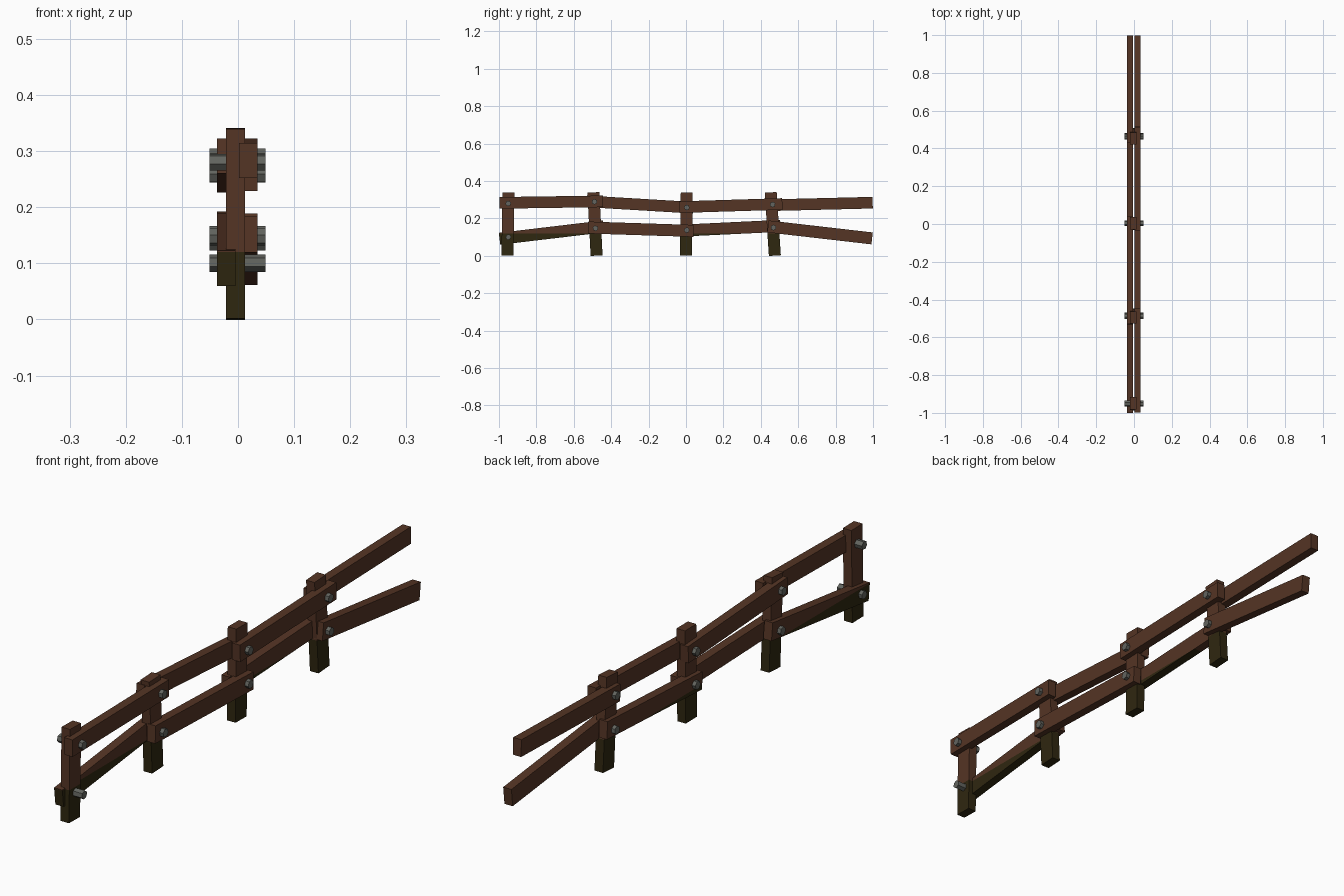
import bpy, bmesh, math
from mathutils import Matrix, Vector

if "Cube" in bpy.data.objects:
    bpy.data.objects.remove(bpy.data.objects["Cube"])


def material(name, rgb):
    m = bpy.data.materials.new(name)
    m.diffuse_color = (*rgb, 1)
    m.use_nodes = True
    m.node_tree.nodes["Principled BSDF"].inputs["Base Color"].default_value = m.diffuse_color
    return m


wood = material("brown wood", (0.090, 0.035, 0.018))
damp = material("dark mossy wood", (0.028, 0.020, 0.005))
metal = material("grey metal", (0.125, 0.130, 0.115))
DAMP_LINE = 0.12


def finish(name, bm, mats):
    me = bpy.data.meshes.new(name)
    bm.to_mesh(me)
    bm.free()
    for m in mats:
        me.materials.append(m)
    ob = bpy.data.objects.new(name, me)
    bpy.context.collection.objects.link(ob)
    return ob


def beam(name, x, start, end, width, height, stained):
    """Box running between two (y, z) points, dark below the damp line."""
    a, b = Vector((x, *start)), Vector((x, *end))
    d = b - a
    bm = bmesh.new()
    bmesh.ops.create_cube(bm, size=1)
    bmesh.ops.scale(bm, vec=(width, d.length, height), verts=bm.verts)
    turn = Matrix.Rotation(math.atan2(d.z, d.y), 4, 'X')
    bmesh.ops.transform(bm, matrix=Matrix.Translation((a + b) / 2) @ turn, verts=bm.verts)
    if stained:
        bmesh.ops.bisect_plane(bm, geom=bm.verts[:] + bm.edges[:] + bm.faces[:],
                               plane_co=(0, 0, DAMP_LINE), plane_no=(0, 0, 1))
        for f in bm.faces:
            f.material_index = int(f.calc_center_median().z < DAMP_LINE)
    return finish(name, bm, [wood, damp])


# Posts: slightly leaning, (bottom y, top y)
for i, (y0, y1) in enumerate([(-0.955, -0.949), (-0.478, -0.495), (0.0, 0.004), (0.475, 0.453)], 1):
    beam(f"post_{i}", -0.0045, (y0, 0.001), (y1, 0.339), 0.034, 0.064, True)

# Rails: alternate between the two sides of the posts
RIGHT, LEFT = 0.018, -0.021
upper = [((-0.998, 0.283), (-0.444, 0.291)), ((-0.53, 0.291), (0.04, 0.257)),
         ((-0.037, 0.260), (0.515, 0.277)), ((0.43, 0.270), (0.998, 0.284))]
lower = [((-0.997, 0.091), (-0.44, 0.157)), ((-0.523, 0.151), (0.04, 0.133)),
         ((-0.04, 0.134), (0.505, 0.160)), ((0.438, 0.157), (0.995, 0.093))]
for i in range(4):
    side, other = (RIGHT, LEFT) if i % 2 == 0 else (LEFT, RIGHT)
    beam(f"upper_rail_{i + 1}", side, *upper[i], 0.033, 0.062, False)
    beam(f"lower_rail_{i + 1}", other, *lower[i], 0.033, 0.064, other == LEFT)

# Hexagonal bolts through each post
bolts = [(-0.95, 0.28), (-0.95, 0.10), (-0.49, 0.289), (-0.484, 0.147),
         (0.004, 0.258), (0.004, 0.137), (0.463, 0.274), (0.467, 0.151)]
for i, (y, z) in enumerate(bolts, 1):
    bm = bmesh.new()
    bmesh.ops.create_cone(bm, cap_ends=True, segments=6, radius1=0.0155, radius2=0.0155, depth=0.1)
    m = Matrix.Translation((-0.001, y, z)) @ Matrix.Rotation(math.pi / 2, 4, 'Y') @ Matrix.Rotation(0.2 * i, 4, 'Z')
    bmesh.ops.transform(bm, matrix=m, verts=bm.verts)
    finish(f"bolt_{i}", bm, [metal])
